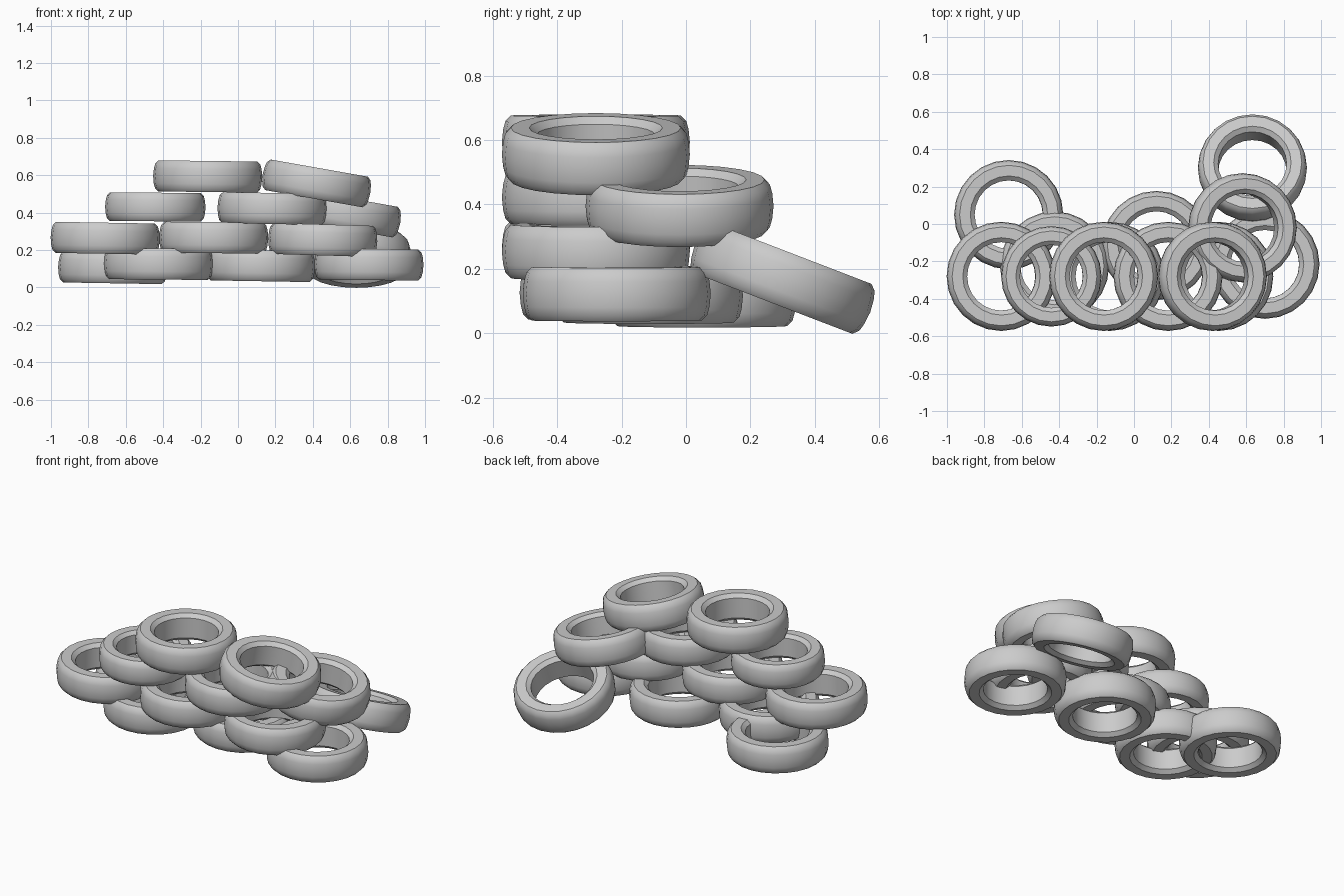
import bpy
from math import cos, sin, pi, radians

if "Cube" in bpy.data.objects:
    bpy.data.objects.remove(bpy.data.objects["Cube"])

SIDES = 24
# Cross-section (radius, height): barrel tread, shoulders, sidewalls, bevelled bore
PROFILE = [(0.292, 0.0), (0.288, 0.04), (0.281, 0.066), (0.264, 0.083),
           (0.207, 0.083), (0.183, 0.062),
           (0.183, -0.062), (0.207, -0.083),
           (0.264, -0.083), (0.281, -0.066), (0.288, -0.04)]


def tire(name, loc, tilt_x=0, tilt_y=0, scale=1.0):
    n = len(PROFILE)
    verts = [(r * cos(2 * pi * i / SIDES), r * sin(2 * pi * i / SIDES), z)
             for i in range(SIDES) for r, z in PROFILE]
    faces = []
    for i in range(SIDES):
        a, b = i * n, (i + 1) % SIDES * n
        for j in range(n):
            k = (j + 1) % n
            faces.append((a + j, b + j, b + k, a + k))
    mesh = bpy.data.meshes.new(name)
    mesh.from_pydata(verts, [], faces)
    ob = bpy.data.objects.new(name, mesh)
    bpy.context.collection.objects.link(ob)
    ob.location = loc
    ob.rotation_euler = (radians(tilt_x), radians(tilt_y), 0)
    ob.scale = (scale,) * 3
    bpy.ops.object.select_all(action='DESELECT')
    ob.select_set(True)
    bpy.context.view_layer.objects.active = ob
    bpy.ops.object.shade_smooth_by_angle(angle=radians(32))
    return ob


# Ground layer
tire("ground_tire_left_back", (-0.67, 0.05, 0.105), 0, 1)
tire("ground_tire_left", (-0.425, -0.225, 0.125), 0, 0.5)
tire("ground_tire_middle", (0.12, -0.115, 0.116), 0, 1)
tire("ground_tire_right", (0.70, -0.215, 0.122), 0, 0.5)

# Second layer
tire("second_tire_left", (-0.71, -0.28, 0.263), 0, 1)
tire("second_tire_middle", (-0.13, -0.28, 0.266), 0, 0.5)
tire("second_tire_right", (0.453, -0.28, 0.254), 0, 1.7)

# Third layer
tire("third_tire_left", (-0.442, -0.28, 0.43), 0, 0.5, 0.92)
tire("third_tire_right", (0.182, -0.28, 0.422), 0, 1)
tire("third_tire_slumped", (0.58, -0.02, 0.395), 0, 10)

# Top layer
tire("top_tire_left", (-0.162, -0.28, 0.593), 0, 0.7)
tire("top_tire_tilted", (0.42, -0.28, 0.556), 0, 10)

# Tire leaning against the back of the pile
tire("leaning_tire", (0.633, 0.3, 0.17), -21, 0)
